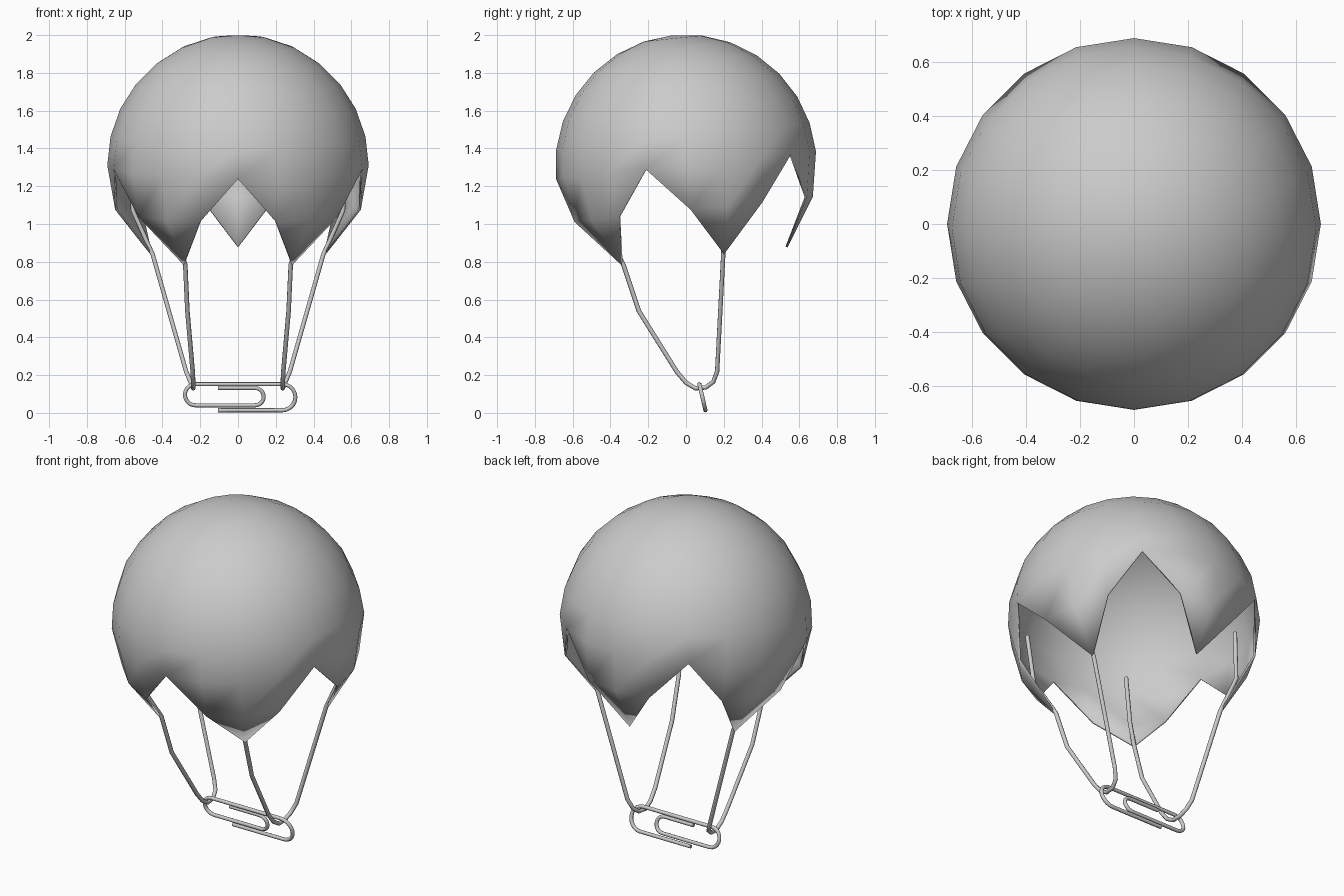
import bpy, bmesh
from math import sin, cos, pi, radians
from mathutils import Matrix, Vector

if "Cube" in bpy.data.objects:
    bpy.data.objects.remove(bpy.data.objects["Cube"])

R = 0.692
TILT = Matrix.Translation((0, 0, 1.311)) @ Matrix.Rotation(radians(6), 4, 'X')


def ball(lat, az, r=R):
    a, b = radians(lat), radians(az)
    return Vector((r * cos(a) * cos(b), r * cos(a) * sin(b), r * sin(a)))


def tube(name, points, radius):
    cu = bpy.data.curves.new(name, 'CURVE')
    cu.dimensions = '3D'
    cu.bevel_depth = radius
    cu.bevel_resolution = 2
    cu.use_fill_caps = True
    sp = cu.splines.new('POLY')
    sp.points.add(len(points) - 1)
    for p, co in zip(sp.points, points):
        p.co = (*co, 1)
    ob = bpy.data.objects.new(name, cu)
    bpy.context.collection.objects.link(ob)
    bpy.ops.object.select_all(action='DESELECT')
    ob.select_set(True)
    bpy.context.view_layer.objects.active = ob
    bpy.ops.object.convert(target='MESH')
    bpy.ops.object.shade_smooth_by_angle(angle=radians(50))
    return bpy.context.object


# Canopy: dome of 20 segments with five pointed flaps
bm = bmesh.new()
N = 20
rings = [[bm.verts.new(ball(i * 90 / 7, 90 + j * 18)) for j in range(N)]
         for i in range(7)]
pole = bm.verts.new((0, 0, R))
for i in range(6):
    for j in range(N):
        k = (j + 1) % N
        bm.faces.new((rings[i][j], rings[i][k], rings[i + 1][k], rings[i + 1][j]))
for j in range(N):
    bm.faces.new((rings[6][j], rings[6][(j + 1) % N], pole))
for t in range(0, N, 4):
    rim = [rings[0][(t + d) % N] for d in (-2, -1, 0, 1, 2)]
    mid = [bm.verts.new(ball(-20, 90 + (t + d) * 18)) for d in (-1, 0, 1)]
    tip = bm.verts.new(ball(-45, 90 + t * 18))
    bm.faces.new((rim[0], mid[0], rim[1]))
    bm.faces.new((mid[0], mid[1], rim[2], rim[1]))
    bm.faces.new((mid[1], mid[2], rim[3], rim[2]))
    bm.faces.new((mid[2], rim[4], rim[3]))
    bm.faces.new((tip, mid[1], mid[0]))
    bm.faces.new((tip, mid[2], mid[1]))
bmesh.ops.recalc_face_normals(bm, faces=bm.faces)
bm.transform(TILT)
me = bpy.data.meshes.new("canopy")
bm.to_mesh(me)
bm.free()
canopy = bpy.data.objects.new("canopy", me)
bpy.context.collection.objects.link(canopy)
bpy.context.view_layer.objects.active = canopy
canopy.select_set(True)
bpy.ops.object.shade_smooth_by_angle(angle=radians(40))
sol = canopy.modifiers.new("thickness", 'SOLIDIFY')
sol.thickness = 0.012
sol.offset = -1


# Suspension cords: each runs from a side flap, under the clip, to a front flap
def inner_run(az):
    b = radians(az)
    return [TILT @ Vector((r * cos(b), r * sin(b), z))
            for r, z in ((0.60, 0.05), (0.585, -0.26), (0.475, -0.49))]


low = [(0.275, 0.165, 0.22), (0.252, 0.145, 0.165), (0.24, 0.105, 0.135),
       (0.237, 0.05, 0.13), (0.237, 0.0, 0.16), (0.24, -0.05, 0.22),
       (0.268, -0.25, 0.54)]
path = inner_run(18) + [Vector(p) for p in low] + inner_run(-54)[::-1]
for name, s in (("right_cord", 1), ("left_cord", -1)):
    tube(name, [(s * p.x, p.y, p.z) for p in path], 0.012)


# Wire clip hanging from the cords, leaning slightly
def arc(cx, cz, r, a0, a1, n=10):
    return [(cx + r * cos(radians(a0 + (a1 - a0) * i / n)),
             cz + r * sin(radians(a0 + (a1 - a0) * i / n))) for i in range(n + 1)]


wire = [(-0.105, 0.014)]
wire += arc(0.235, 0.083, 0.069, -90, 90)
wire += arc(-0.225, 0.096, 0.056, 90, 270)
wire += arc(0.09, 0.086, 0.046, -90, 90)
wire += [(-0.105, 0.132)]
tube("wire_clip", [(x, 0.071 + (0.152 - z) * 0.23, z) for x, z in wire], 0.011)
